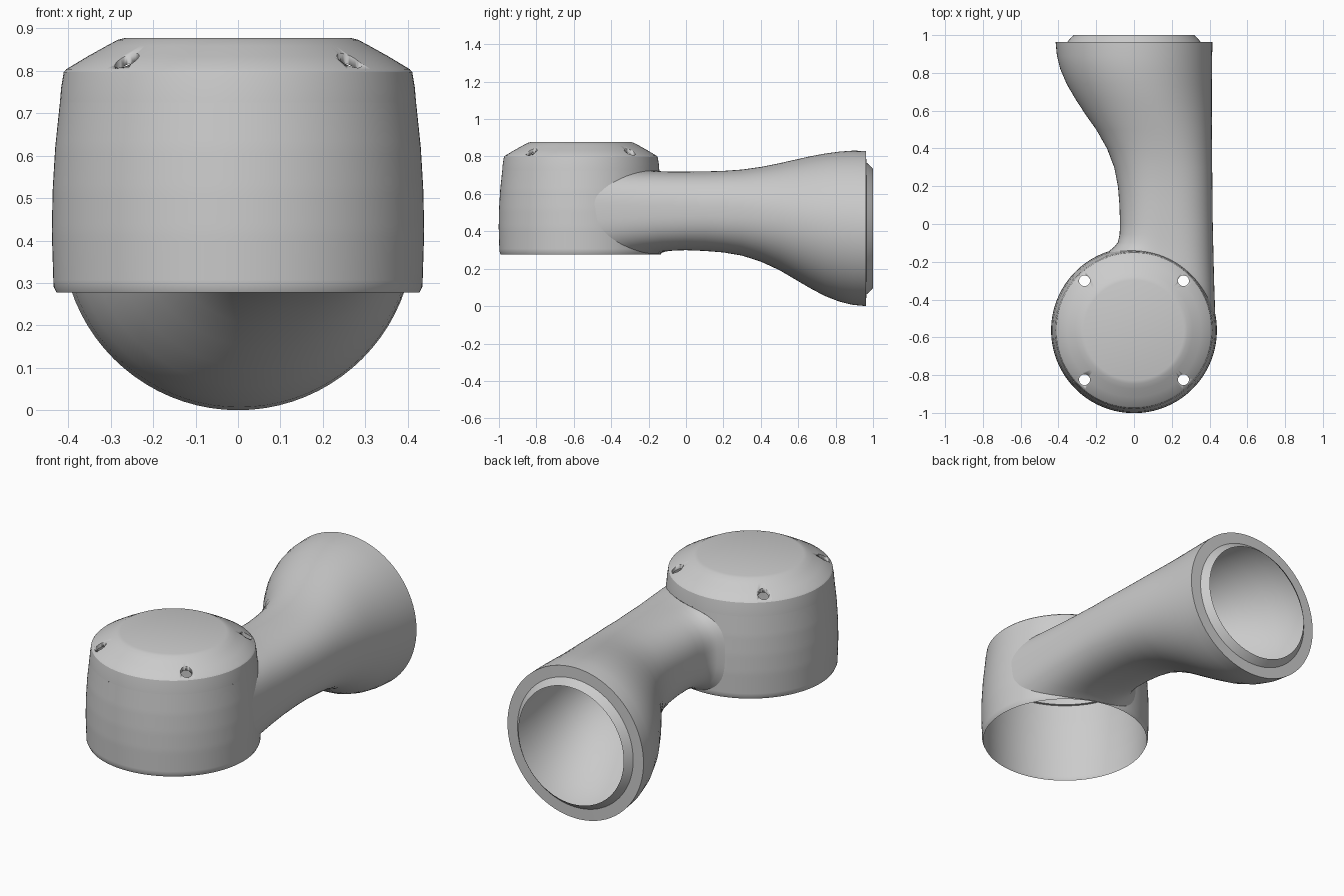
import bpy, bmesh, math

if "Cube" in bpy.data.objects:
    bpy.data.objects.remove(bpy.data.objects["Cube"])

CY = -0.5625  # head axis in y


def finish(bm, name, angle=35):
    bmesh.ops.recalc_face_normals(bm, faces=bm.faces)
    me = bpy.data.meshes.new(name)
    bm.to_mesh(me)
    bm.free()
    ob = bpy.data.objects.new(name, me)
    bpy.context.collection.objects.link(ob)
    for o in bpy.context.selected_objects:
        o.select_set(False)
    bpy.context.view_layer.objects.active = ob
    ob.select_set(True)
    bpy.ops.object.shade_smooth_by_angle(angle=math.radians(angle))
    return ob


def bridge(bm, rings):
    n = len(rings[0])
    for a, b in zip(rings, rings[1:]):
        for i in range(n):
            j = (i + 1) % n
            bm.faces.new((a[i], a[j], b[j], b[i]))


def revolve(profile, n=128):
    bm = bmesh.new()
    rings = [[bm.verts.new((r * math.cos(2 * math.pi * i / n),
                            CY + r * math.sin(2 * math.pi * i / n), z))
              for i in range(n)] for r, z in profile]
    bridge(bm, rings)
    return bm, rings


WALL = [(0.428, 0.277), (0.435, 0.292), (0.439, 0.42), (0.437, 0.52),
        (0.431, 0.62), (0.420, 0.725)]


def wall_radius(z):
    for (r0, z0), (r1, z1) in zip(WALL, WALL[1:]):
        if z <= z1:
            return r0 + (r1 - r0) * (z - z0) / (z1 - z0)
    return WALL[-1][0]


# arm sections: y, left x, right x, bottom z, top z, squareness
# y below zero is a fraction of the way from neck to head wall
SECTIONS = [
    (-1.0, -0.135, 0.430, 0.280, 0.724, 3.0),
    (-0.88, -0.105, 0.428, 0.286, 0.722, 2.9),
    (-0.72, -0.085, 0.425, 0.292, 0.720, 2.8),
    (-0.40, -0.076, 0.421, 0.297, 0.719, 2.6),
    (0.0, -0.074, 0.417, 0.299, 0.719, 2.5),
    (0.1, -0.077, 0.416, 0.295, 0.720, 2.4),
    (0.2, -0.085, 0.415, 0.287, 0.723, 2.4),
    (0.3, -0.105, 0.414, 0.270, 0.730, 2.3),
    (0.4, -0.143, 0.413, 0.238, 0.744, 2.2),
    (0.5, -0.200, 0.413, 0.192, 0.764, 2.1),
    (0.58, -0.257, 0.412, 0.145, 0.782, 2.05),
    (0.66, -0.309, 0.412, 0.098, 0.800, 2.0),
    (0.74, -0.356, 0.412, 0.055, 0.815, 2.0),
    (0.82, -0.390, 0.413, 0.024, 0.826, 2.0),
    (0.89, -0.408, 0.414, 0.007, 0.831, 2.0),
    (0.963, -0.415, 0.415, 0.0, 0.830, 2.0),
]


def section_ring(bm, s, n=80):
    y, xl, xr, zb, zt, p = s
    ring = []
    for i in range(n):
        t = 2 * math.pi * i / n
        c, d = math.cos(t), math.sin(t)
        x = (xl + xr) / 2 + (xr - xl) / 2 * math.copysign(abs(c) ** (2 / p), c)
        z = (zb + zt) / 2 + (zt - zb) / 2 * math.copysign(abs(d) ** (2 / p), d)
        yy = y
        if y < 0:
            yy = -y * (CY + math.sqrt(max(0, wall_radius(z) ** 2 - x * x)))
        ring.append(bm.verts.new((x, yy, z)))
    return ring


# arm tube, with the mounting lip at its wide end
bm = bmesh.new()
rings = [section_ring(bm, s) for s in SECTIONS]
for r, y in ((0.353, 0.964), (0.350, 0.968), (0.320, 1.0)):
    rings.append(section_ring(bm, (y, -r, r, 0.415 - r, 0.415 + r, 2)))
bridge(bm, rings)
finish(bm, "arm_tube")

# head shell, open below and open into the arm
dense = [WALL[0]]
for k in range(1, 31):
    z = 0.292 + (0.725 - 0.292) * (k - 1) / 29
    dense.append((wall_radius(z), z))
bm, _ = revolve(dense, 160)
_, xl, xr, zb, zt, p = SECTIONS[0]
inside = []
for f in bm.faces:
    q = f.calc_center_median()
    u = abs((q.x - (xl + xr) / 2) / ((xr - xl) / 2))
    v = abs((q.z - (zb + zt) / 2) / ((zt - zb) / 2))
    if q.y > CY and u ** p + v ** p < 0.92:
        inside.append(f)
bmesh.ops.delete(bm, geom=inside, context='FACES')
head = finish(bm, "head_shell")

# cap, a thin closed shell
T = 0.014
outer = [(0.420, 0.725), (0.417, 0.760), (0.411, 0.797), (0.405, 0.804),
         (0.355, 0.834), (0.310, 0.859), (0.284, 0.873), (0.265, 0.878)]
inner = [(r - T, z - (T if z > 0.79 else 0)) for r, z in reversed(outer)]
bm, rings = revolve(outer)
bm_in = [[bm.verts.new((r * math.cos(2 * math.pi * i / 128),
                        CY + r * math.sin(2 * math.pi * i / 128), z))
          for i in range(128)] for r, z in inner]
bridge(bm, bm_in)
bridge(bm, [bm_in[-1], rings[0]])
bm.faces.new(rings[-1])
bm.faces.new(bm_in[0])
cap = finish(bm, "head_cap", 25)

# four screw holes through the cap
bm = bmesh.new()
for sx in (-1, 1):
    for sy in (-1, 1):
        made = bmesh.ops.create_cone(bm, cap_ends=True, segments=24,
                                     radius1=0.029, radius2=0.029, depth=0.3)
        bmesh.ops.translate(bm, verts=made["verts"],
                            vec=(sx * 0.262, CY + sy * 0.262, 0.82))
cutter = finish(bm, "screw_hole_cutter")
cutter.hide_render = True
cutter.hide_set(True)
mod = cap.modifiers.new("screw_holes", 'BOOLEAN')
mod.operation = 'DIFFERENCE'
mod.solver = 'EXACT'
mod.object = cutter
